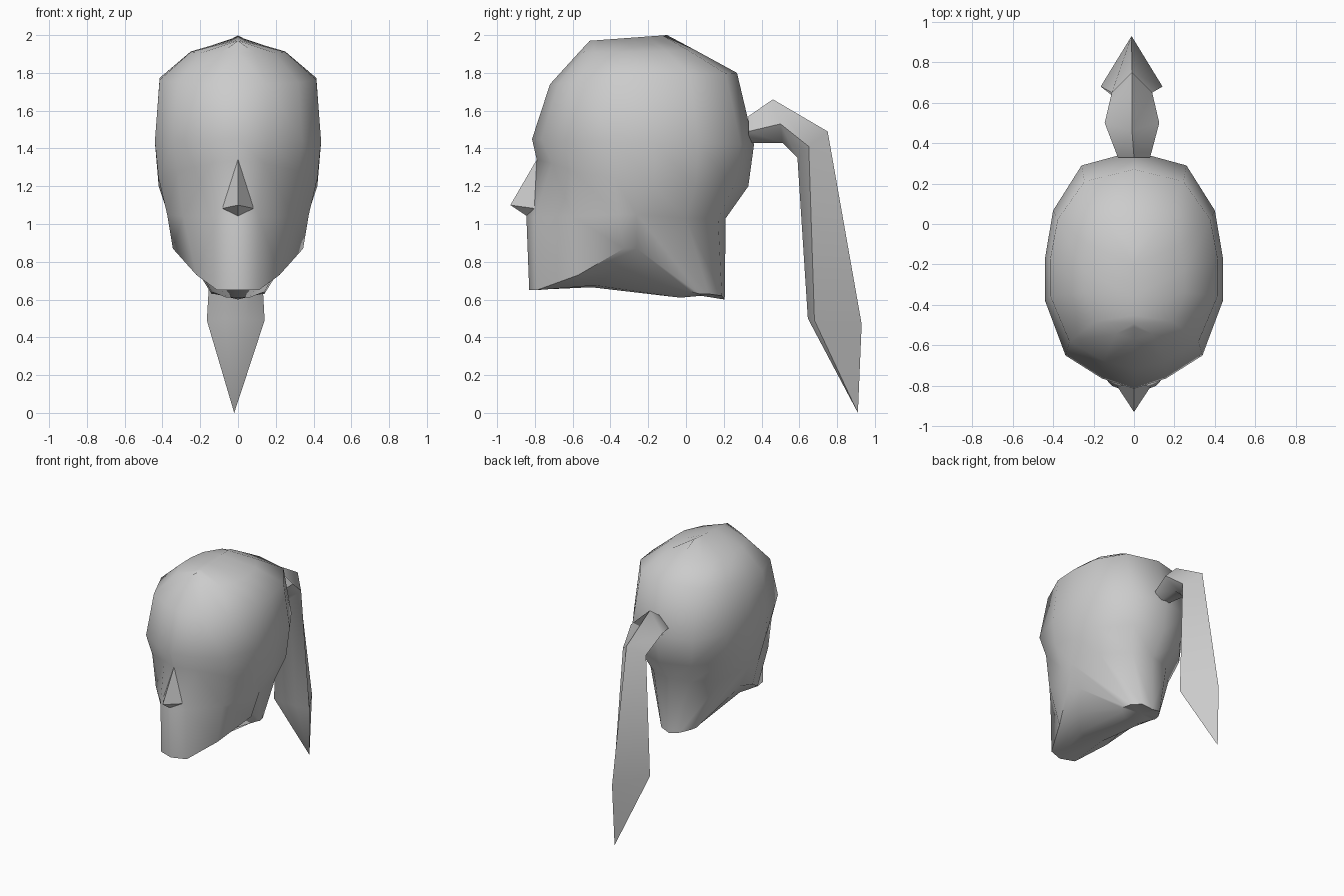
import bpy, bmesh, math

if "Cube" in bpy.data.objects:
    bpy.data.objects.remove(bpy.data.objects["Cube"])

def make_object(name, strips, angle):
    """strips: list of polygons given as coordinate tuples; welded, oriented and smoothed."""
    bm = bmesh.new()
    for poly in strips:
        pts = [p for i, p in enumerate(poly) if p not in poly[:i]]
        if len(pts) > 2:
            bm.faces.new([bm.verts.new(p) for p in pts])
    bmesh.ops.remove_doubles(bm, verts=bm.verts, dist=0.0005)
    bmesh.ops.recalc_face_normals(bm, faces=bm.faces)
    me = bpy.data.meshes.new(name)
    bm.to_mesh(me)
    bm.free()
    ob = bpy.data.objects.new(name, me)
    bpy.context.collection.objects.link(ob)
    bpy.ops.object.select_all(action='DESELECT')
    ob.select_set(True)
    bpy.context.view_layer.objects.active = ob
    bpy.ops.object.shade_smooth_by_angle(angle=math.radians(angle))
    return ob

def bridge(a, b, closed=False):
    n = len(a)
    return [[a[i], a[(i + 1) % n], b[(i + 1) % n], b[i]] for i in range(n if closed else n - 1)]

def mirrored(polys):
    return polys + [[(-x, y, z) for x, y, z in p] for p in polys]

# Skull: half rings running from the front centre to the back centre
T = (0, .043, .14, .37, .55, .75, .94, 1)
U = (0, .36, .77, 1, 1, .91, .59, 0)

def half_ring(w, yf, zf, yb, zb):
    return [(w * u, yf + (yb - yf) * t, zf + (zb - zf) * t) for t, u in zip(T, U)]

rows = [half_ring(0, -.51, 1.97, -.10, 2.0),
        half_ring(.25, -.57, 1.905, .05, 1.92),
        half_ring(.415, -.72, 1.74, .27, 1.80),
        half_ring(.44, -.815, 1.45, .36, 1.42)]
# Eye line and mouth line
rows.append([(0, -.79, 1.34), (.14, -.71, 1.32), (.32, -.60, 1.28), (.42, -.38, 1.24),
             (.42, -.17, 1.2), (.38, .05, 1.2), (.22, .25, 1.2), (0, .33, 1.2)])
rows.append([(0, -.845, 1.04), (.11, -.80, 1.04), (.29, -.60, 1.04), (.375, -.36, 1.05),
             (.37, -.26, 1.05), (.32, 0, 1.03), (.16, .17, 1.03), (0, .21, 1.03)])
# Jaw edge, inner jaw edge and neck
ear = rows[-1][4]
jaw = [(0, -.83, .65), (.11, -.79, .65), (.22, -.57, .73), (.345, -.33, .87), ear]
inner = [(0, -.5, .665), (.10, -.48, .675), (.20, -.38, .75), (.29, -.26, .87), ear]
neck = [(0, -.03, .61), (.06, -.03, .61), (.11, 0, .63), (.14, .03, .64),
        (.14, .07, .63), (.13, .12, .63), (.08, .19, .62), (0, .205, .6)]

half = []
for a, b in zip(rows, rows[1:]):
    half += bridge(a, b)
half += bridge(rows[-1][:5], jaw) + bridge(jaw, inner)
half += bridge(inner + rows[-1][5:], neck)
hub = (0, .08, .62)
half += [[neck[i], neck[i + 1], hub] for i in range(7)]
make_object("head", mirrored(half), 50)

# Nose: small wedge on the face
bridge_top, tip, base, wing = (0, -.785, 1.35), (0, -.93, 1.10), (0, -.84, 1.04), (.095, -.785, 1.08)
root = (0, -.74, 1.12)
make_object("nose", mirrored([[bridge_top, tip, wing], [tip, base, wing],
                              [base, root, wing], [root, bridge_top, wing]]), 50)

# Ponytail: five-sided sections (outer ridge, two sides, inner pair)
def section(w, cx, outer, side, inn):
    return [(cx, *outer), (cx + w, *side), (cx + w * .4, *inn), (cx - w * .4, *inn), (cx - w, *side)]

secs = [section(.08, 0, (.33, 1.57), (.33, 1.49), (.33, 1.43)),
        section(.135, -.01, (.46, 1.66), (.50, 1.53), (.51, 1.43)),
        section(.10, -.01, (.75, 1.49), (.65, 1.41), (.59, 1.35)),
        section(.153, -.012, (.93, .47), (.68, .49), (.645, .50)),
        [(-.02, .91, 0)] * 5]
tail = [secs[0]]
for a, b in zip(secs, secs[1:]):
    tail += bridge(a, b, True)
make_object("ponytail", tail, 60)
